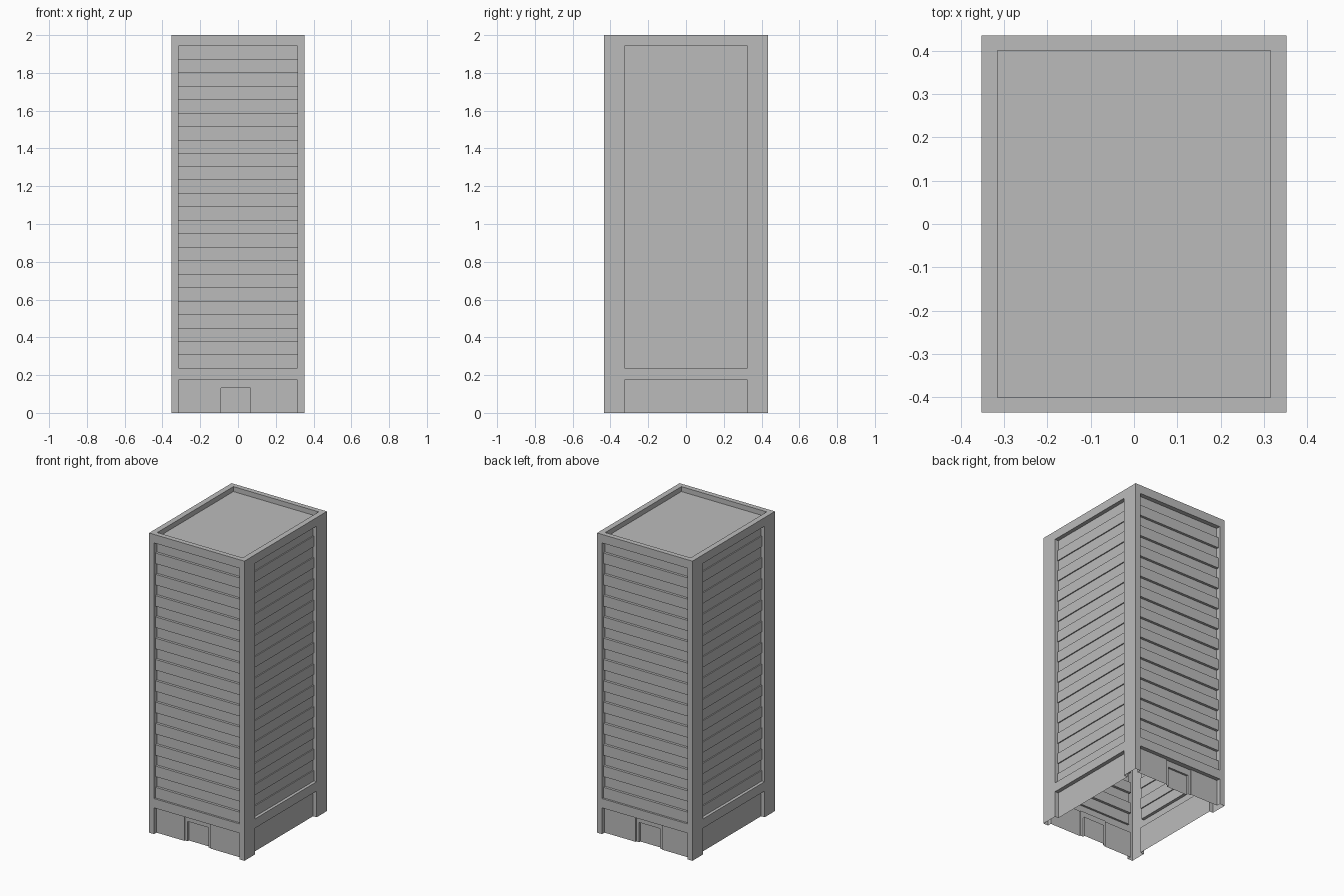
import bpy
import bmesh
from mathutils import Vector

cube = bpy.data.objects.get("Cube")
if cube:
    bpy.data.objects.remove(cube, do_unlink=True)

HX, HY, H = 0.352, 0.435, 2.0          # half width, half depth, height
BASE_TOP = 0.175                       # head of the ground floor bays
LOW, HIGH, FLOORS = 0.237, 1.943, 12   # window field and number of storeys

concrete = bpy.data.materials.new("grey_concrete")
concrete.use_nodes = True
grey = (0.5, 0.5, 0.5, 1)
concrete.diffuse_color = grey
concrete.node_tree.nodes["Principled BSDF"].inputs["Base Color"].default_value = grey


class Side:
    """One flat side of the tower, drawn in (across, up, depth inwards)."""

    def __init__(self, name, origin, across, up, out):
        self.name = name
        self.origin, self.across = Vector(origin), Vector(across)
        self.up, self.out = Vector(up), Vector(out)
        self.bm = bmesh.new()

    def face(self, points, facing):
        verts = [self.bm.verts.new(self.origin + self.across * u + self.up * v - self.out * d)
                 for u, v, d in points]
        f = self.bm.faces.new(verts)
        f.normal_update()
        if f.normal.dot(facing) < 0:
            f.normal_flip()

    def rect(self, u0, u1, v0, v1, d=0.0):
        self.face([(u0, v0, d), (u1, v0, d), (u1, v1, d), (u0, v1, d)], self.out)

    def pocket(self, u0, u1, profile, d0=0.0, skins=None):
        """Sweep a (up, depth) profile across an opening and close its jambs."""
        for (va, da), (vb, db) in zip(profile, profile[1:]):
            facing = self.out * (vb - va) + self.up * (db - da)
            for a, b in (skins if skins and va != vb else [(u0, u1)]):
                self.face([(a, va, da), (b, va, da), (b, vb, db), (a, vb, db)], facing)
        outline = list(profile)
        if outline[0][1] != d0:
            outline.insert(0, (outline[0][0], d0))
        for u, sign in ((u0, 1), (u1, -1)):
            self.face([(u, v, d) for v, d in outline], self.across * sign)

    def finish(self):
        bmesh.ops.remove_doubles(self.bm, verts=self.bm.verts, dist=1e-5)
        mesh = bpy.data.meshes.new(self.name)
        self.bm.to_mesh(mesh)
        self.bm.free()
        mesh.materials.append(concrete)
        bpy.context.collection.objects.link(bpy.data.objects.new(self.name, mesh))


def storeys(sill, glass):
    """Sill band below, window band above, repeated for every floor."""
    step = (HIGH - LOW) / FLOORS
    points = [(LOW, 0)]
    for i in range(FLOORS):
        z = LOW + i * step
        points += [(z, sill), (z + step / 2, sill), (z + step / 2, glass), (z + step, glass)]
    return points + [(HIGH, 0)]


def bay(depth, top, d0=0.0):
    return [(0, depth), (top, depth), (top, d0)]


def facade(name, origin, across, out, half, opening, sill, glass, door):
    side = Side(name, origin, across, (0, 0, 1), out)
    # corner piers and cross beams
    side.rect(-half, -opening, 0, H)
    side.rect(opening, half, 0, H)
    side.rect(-opening, opening, BASE_TOP, LOW)
    side.rect(-opening, opening, HIGH, H)
    # window field and ground floor
    side.pocket(-opening, opening, storeys(sill, glass))
    wall, porch, leaf = 0.026, 0.033, 0.046
    pl, pr, dl, dr, door_top = -0.11, 0.085, -0.09, 0.065, 0.132
    skins = [(-opening, pl), (pr, opening)] if door else None
    side.pocket(-opening, opening, bay(wall, BASE_TOP), skins=skins)
    if door:
        # entrance surround with a deeper door
        side.pocket(pl, pr, bay(porch, BASE_TOP, wall), wall, [(pl, dl), (dr, pr)])
        side.rect(dl, dr, door_top, BASE_TOP, porch)
        side.pocket(dl, dr, bay(leaf, door_top, porch), porch)
    side.finish()


# four facades: entrances front and back, shallower bands on the sides
for name, s in (("front_facade", -1), ("back_facade", 1)):
    facade(name, (0, s * HY, 0), (1, 0, 0), (0, s, 0), HX, 0.315, 0.013, 0.03, True)
for name, s in (("left_facade", 1), ("right_facade", -1)):
    facade(name, (s * HX, 0, 0), (0, 1, 0), (s, 0, 0), HY, 0.326, 0.02, 0.027, False)

# roof sunk behind a parapet
rx, ry, sunk = 0.315, 0.401, 0.033
roof = Side("roof_and_parapet", (0, 0, H), (1, 0, 0), (0, 1, 0), (0, 0, 1))
for s in (-1, 1):
    roof.rect(min(s * rx, s * HX), max(s * rx, s * HX), -HY, HY)
    roof.rect(-rx, rx, min(s * ry, s * HY), max(s * ry, s * HY))
roof.pocket(-rx, rx, [(-ry, 0), (-ry, sunk), (ry, sunk), (ry, 0)])
roof.finish()
